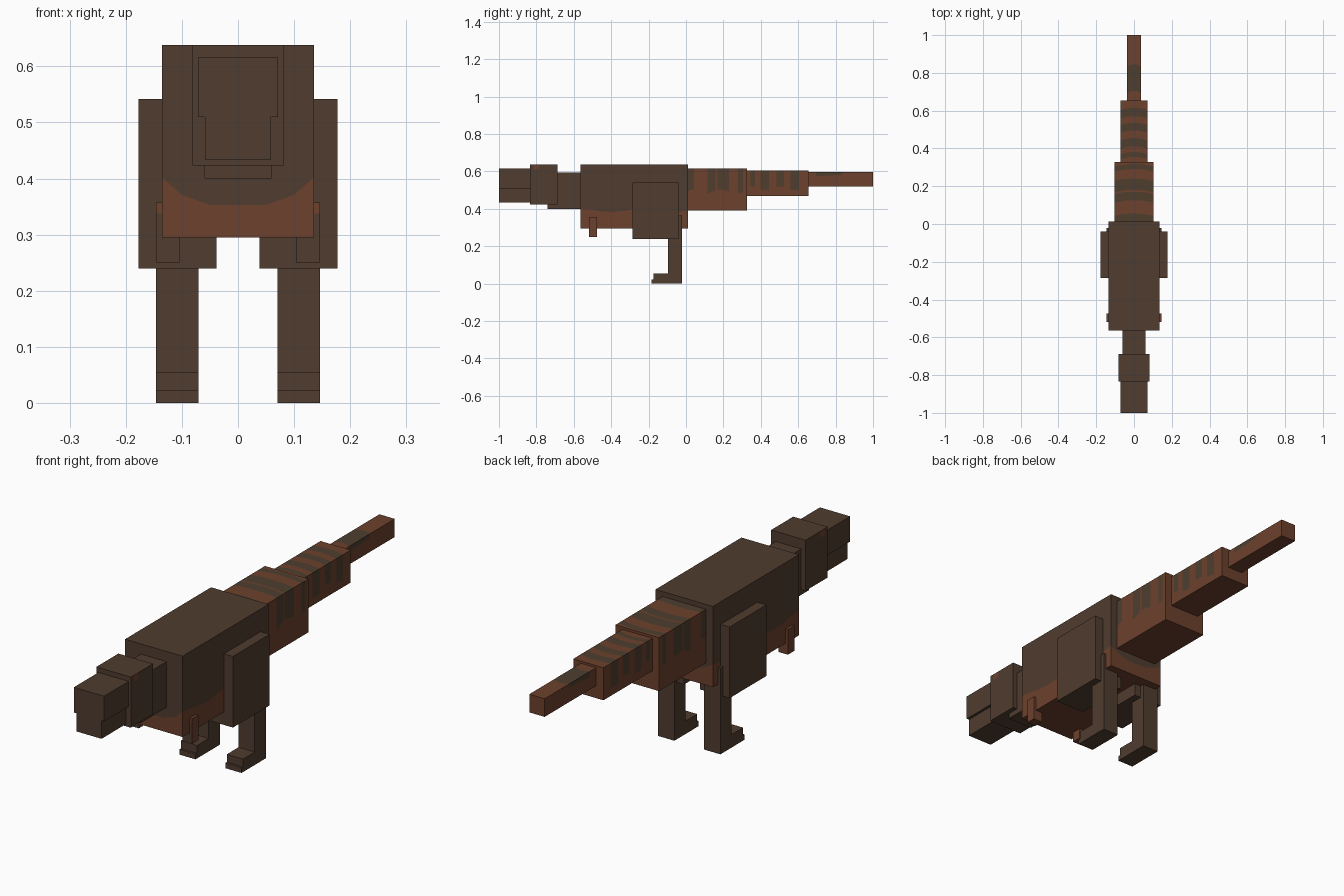
import bpy, bmesh, math
from mathutils import Vector

if "Cube" in bpy.data.objects:
    bpy.data.objects.remove(bpy.data.objects["Cube"])


def material(name, rgb):
    """Flat colour from 0-255 sRGB."""
    m = bpy.data.materials.new(name)
    m.diffuse_color = [((c / 255 + 0.055) / 1.055) ** 2.4 for c in rgb] + [1]
    m.use_nodes = True
    m.node_tree.nodes["Principled BSDF"].inputs["Base Color"].default_value = m.diffuse_color
    return m


HIDE, RUST, STRIPE = 0, 1, 2
MATS = [material("dark_brown_hide", (80, 60, 47)),
        material("rust_brown", (108, 65, 44)),
        material("stripe_brown", (78, 62, 47))]


def box(name, lo, hi, cuts=None, rule=None, warp=None):
    """Box with optional (axis, position) cuts, then warped and painted by rules."""
    bm = bmesh.new()
    bmesh.ops.create_cube(bm, size=1)
    for v in bm.verts:
        v.co = [lo[i] + (v.co[i] + 0.5) * (hi[i] - lo[i]) for i in range(3)]
    for axis, pos in cuts or []:
        p, n = Vector(), Vector()
        p[axis], n[axis] = pos, 1
        bmesh.ops.bisect_plane(bm, geom=bm.verts[:] + bm.edges[:] + bm.faces[:],
                               plane_co=p, plane_no=n)
    bm.normal_update()
    if rule:
        for f in bm.faces:
            f.material_index = rule(f.calc_center_median(), f.normal)
    if warp:
        for v in bm.verts:
            v.co = warp(v.co.copy())
    me = bpy.data.meshes.new(name)
    bm.to_mesh(me)
    bm.free()
    for m in MATS:
        me.materials.append(m)
    ob = bpy.data.objects.new(name, me)
    bpy.context.collection.objects.link(ob)
    return ob


def pair(name, lo, hi, **kw):
    """Matching boxes on both sides; lo and hi are given for +x."""
    box("right_" + name, lo, hi, **kw)
    box("left_" + name, (-hi[0], lo[1], lo[2]), (-lo[0], hi[1], hi[2]), **kw)


# Body with a wavy rust belly
BELLY = 0.38


def belly_wave(co):
    if abs(co.z - BELLY) < 1e-4:
        if abs(co.x) > 0.13:
            co.z = 0.392 + 0.01 * math.cos((co.y + 0.565) * 19)
        else:
            co.z = 0.347 + 0.024 * (co.x / 0.1) ** 2
    return co


box("body", (-0.135, -0.565, 0.295), (0.135, 0.012, 0.638),
    cuts=[(2, BELLY)] + [(0, x) for x in (-0.1, -0.05, 0.05, 0.1)]
    + [(1, -0.565 + 0.0577 * i) for i in range(1, 10)],
    rule=lambda c, n: RUST if c.z < BELLY else HIDE, warp=belly_wave)

# Neck, head and jaws
box("neck", (-0.06, -0.74, 0.40), (0.06, -0.565, 0.595))
box("head", (-0.081, -0.835, 0.423), (0.081, -0.687, 0.638),
    cuts=[(1, -0.815), (1, -0.785), (2, 0.61)],
    rule=lambda c, n: RUST if abs(n.x) > 0.5 and c.z > 0.61
    and -0.815 < c.y < -0.785 else HIDE)
box("upper_snout", (-0.071, -1.0, 0.51), (0.071, -0.835, 0.617))
box("lower_jaw", (-0.059, -1.0, 0.433), (0.059, -0.835, 0.51))


# Tail segments with stripes running over the back and down the sides
def tail(name, half, y0, y1, z0, z1, depth, bands):
    def rule(c, n):
        on_band = any(a < c.y < b for a, b in bands)
        return STRIPE if on_band and c.z > depth and abs(n.y) < 0.5 else RUST

    def warp(co):
        if y0 + 1e-4 < co.y < y1 - 1e-4:
            if abs(co.z - depth) < 1e-4:
                co.z += 0.015 * math.sin(co.y * 40)
            co.y += 0.012 * (0.5 - (co.x / half) ** 2)
        return co

    cuts = [(2, depth), (0, -half / 2), (0, 0), (0, half / 2)]
    cuts += [(1, y) for band in bands for y in band if y0 < y < y1]
    box(name, (-half, y0, z0), (half, y1, z1), cuts=cuts, rule=rule, warp=warp)


tail("tail_base", 0.102, 0.012, 0.327, 0.39, 0.617, 0.495,
     [(0.0, 0.05), (0.12, 0.165), (0.175, 0.235), (0.285, 0.312)])
tail("tail_middle", 0.071, 0.327, 0.655, 0.468, 0.606, 0.51,
     [(0.35, 0.375), (0.405, 0.45), (0.49, 0.53), (0.565, 0.61)])
tail("tail_tip", 0.036, 0.655, 1.0, 0.52, 0.597, 0.57,
     [(0.70, 0.84)])

# Hind legs
pair("thigh", (0.038, -0.287, 0.24), (0.177, -0.04, 0.542))
pair("shin", (0.07, -0.097, 0.0), (0.146, -0.022, 0.365))
pair("foot", (0.07, -0.175, 0.0), (0.146, -0.097, 0.055))
pair("toe", (0.07, -0.185, 0.0), (0.146, -0.175, 0.022))

# Small front arms with dark fronts
pair("arm", (0.103, -0.518, 0.25), (0.146, -0.475, 0.357), cuts=[(2, 0.338)],
     rule=lambda c, n: HIDE if n.y < -0.5 and c.z < 0.338 else RUST)
